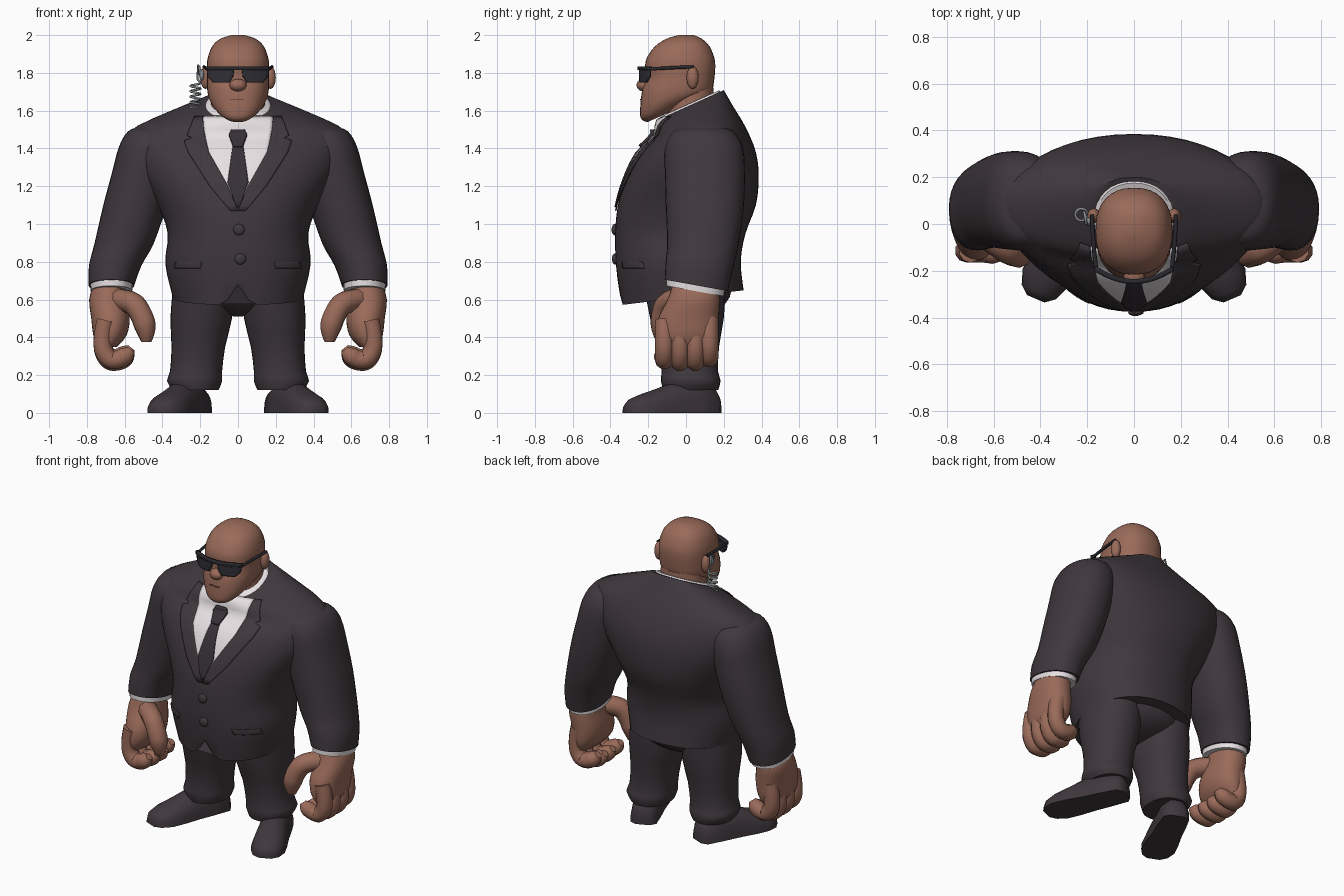
import bpy, math
from mathutils import Vector
from mathutils.bvhtree import BVHTree

cube = bpy.data.objects.get("Cube")
if cube:
    bpy.data.objects.remove(cube, do_unlink=True)


def material(name, r, g, b):
    mat = bpy.data.materials.new(name)
    mat.use_nodes = True
    mat.diffuse_color = (r, g, b, 1)
    mat.node_tree.nodes["Principled BSDF"].inputs["Base Color"].default_value = (r, g, b, 1)
    return mat


suit = material("charcoal suit", .050, .039, .046)
skin = material("brown skin", .32, .145, .10)
white = material("white shirt", .80, .75, .77)
tie_cloth = material("dark tie", .038, .030, .038)
black = material("black frame", .022, .021, .027)
glass = material("dark lens", .030, .028, .036)
grey = material("grey wire", .25, .27, .28)
lip = material("dark lip", .20, .085, .06)


def finish(obj, mat, angle=50):
    obj.data.materials.append(mat)
    bpy.ops.object.select_all(action='DESELECT')
    obj.select_set(True)
    bpy.context.view_layer.objects.active = obj
    bpy.ops.object.shade_smooth_by_angle(angle=math.radians(angle))
    return obj


def mesh_object(name, verts, faces, mat):
    mesh = bpy.data.meshes.new(name)
    mesh.from_pydata(verts, [], faces)
    obj = bpy.data.objects.new(name, mesh)
    bpy.context.collection.objects.link(obj)
    return finish(obj, mat)


def smooth_rings(rings, steps):
    """Pass a smooth spline through the given cross-sections."""
    rings = [tuple(r) + (0,) * (6 - len(r)) for r in rings]
    out, last = [], len(rings) - 1
    for i in range(last):
        a, b, c, d = (rings[max(0, min(last, i + k))] for k in (-1, 0, 1, 2))
        for s in range(steps):
            t = s / steps
            out.append([q + t / 2 * (r - p + t * (2 * p - 5 * q + 4 * r - w + t * (3 * (q - r) + w - p)))
                        for p, q, r, w in zip(a, b, c, d)])
    return out + [rings[last]]


def loft(name, rings, mat, side=1, n=32, power=2.2, steps=3):
    """Rings are x, y, z, x radius, y radius and the rise of z along y."""
    verts, faces = [], []
    rings = smooth_rings(rings, steps)
    for x, y, z, rx, ry, slope in rings:
        for i in range(n):
            c, s = math.cos(math.tau * i / n), math.sin(math.tau * i / n)
            dx = rx * math.copysign(abs(c) ** (2 / power), c)
            dy = ry * math.copysign(abs(s) ** (2 / power), s)
            verts.append((side * (x + dx), y + dy, z + slope * dy))
    for j in range(len(rings) - 1):
        for i in range(n):
            k = (i + 1) % n
            faces.append((j * n + i, j * n + k, j * n + n + k, j * n + n + i)[::side])
    faces.append(tuple(range(n))[::-side])
    faces.append(tuple(range(len(verts) - n, len(verts)))[::side])
    return mesh_object(name, verts, faces, mat)


def plate(name, rows, depth, mat, side=1, thick=.008, cols=8, steps=4):
    """Thin sheet from rows of z, inner x and outer x; depth gives y."""
    fine = []
    for a, b in zip(rows, rows[1:]):
        fine += [Vector(a).lerp(Vector(b), s / steps) for s in range(steps)]
    fine.append(Vector(rows[-1]))
    verts, faces = [], []
    for z, inner, outer in fine:
        for i in range(cols + 1):
            x = side * (inner + (outer - inner) * i / cols)
            verts.append((x, depth(x, z), z))
    w = cols + 1
    for j in range(len(fine) - 1):
        for i in range(cols):
            faces.append((j * w + i, j * w + w + i, j * w + w + i + 1, j * w + i + 1)[::side])
    obj = mesh_object(name, verts, faces, mat)
    solid = obj.modifiers.new("thickness", 'SOLIDIFY')
    solid.thickness, solid.offset = thick, 0
    return obj


def ball(name, loc, size, mat):
    bpy.ops.mesh.primitive_uv_sphere_add(segments=20, ring_count=12, location=loc)
    obj = bpy.context.object
    obj.name, obj.scale = name, size
    return finish(obj, mat)


def tube(name, points, radius, mat, taper=1, kind='NURBS'):
    curve = bpy.data.curves.new(name, 'CURVE')
    curve.dimensions, curve.bevel_depth = '3D', radius
    curve.bevel_resolution, curve.use_fill_caps = 3, True
    line = curve.splines.new(kind)
    line.points.add(len(points) - 1)
    for p, co in zip(line.points, points):
        p.co = (*co, 1)
    line.points[-1].radius = taper
    if kind == 'NURBS':
        line.order_u, line.use_endpoint_u = 3, True
    curve.materials.append(mat)
    obj = bpy.data.objects.new(name, curve)
    bpy.context.collection.objects.link(obj)
    return obj


# Jacket body with broad sloping shoulders and a notch cut up into the front hem
jacket = loft("jacket", [
    (0, -.02, .61, .345, .325, .12), (0, -.04, .79, .385, .33, .04), (0, -.03, .95, .372, .345),
    (0, .005, 1.1, .425, .365), (0, .035, 1.25, .51, .35), (0, .06, 1.38, .56, .31),
    (0, .075, 1.49, .57, .24, .1), (0, .045, 1.565, .41, .205, .28), (0, .025, 1.63, .20, .175, .45)],
    suit, n=48)
for v in jacket.data.vertices:
    if v.co.y < -.25:
        v.co.z = max(v.co.z, .56 + .12 * (1 - abs(v.co.x) / .08))
jacket.data.update()
chest = BVHTree.FromPolygons([v.co for v in jacket.data.vertices],
                             [tuple(p.vertices) for p in jacket.data.polygons])


def on_chest(offset):
    def depth(x, z):
        hit = chest.ray_cast(Vector((x, -2, z)), Vector((0, 1, 0)))[0]
        return (hit.y if hit else -.12) - offset
    return depth


# Shirt front, tie and shirt collar
plate("shirt_front", [(1.57, -.185, .185), (1.5, -.18, .18), (1.38, -.158, .158),
                      (1.2, -.058, .058), (1.12, -.015, .015)], on_chest(.005), white, cols=20)
plate("tie_blade", [(1.43, -.026, .026), (1.22, -.055, .055), (1.09, -.008, .008)],
      on_chest(.013), tie_cloth)
plate("tie_knot", [(1.5, -.036, .036), (1.47, -.048, .048), (1.41, -.025, .025)],
      on_chest(.021), tie_cloth, thick=.02)
loft("shirt_collar", [(0, .02, 1.55, .205, .185, .45), (0, .02, 1.615, .182, .172, .45),
                      (0, .02, 1.638, .16, .155, .45)], white, steps=1)

# Buttons down the front
for x, z in ((.005, .97), (.012, .815)):
    ball("jacket_button", (x, on_chest(.004)(x, z), z), (.03, .016, .03), suit)

# Pelvis under the jacket
ball("trouser_seat", (0, .01, .65), (.31, .23, .14), suit)

for side, label in ((1, "left"), (-1, "right")):
    # Lapel and pocket flap
    plate(label + "_lapel", [(1.57, .188, .23), (1.47, .176, .27), (1.455, .172, .245), (1.44, .168, .285),
                             (1.38, .154, .265), (1.2, .052, .15), (1.07, 0, .04)],
          on_chest(.008), suit, side, thick=.006)
    plate(label + "_pocket_flap", [(.80, .19, .33), (.765, .20, .335)], on_chest(.002), suit, side, thick=.006)

    # Sleeve and shirt cuff
    loft(label + "_sleeve", [
        (.45, .085, 1.515, .07, .09), (.458, .09, 1.49, .125, .16), (.475, .095, 1.41, .155, .205),
        (.5, .10, 1.28, .165, .212), (.545, .10, 1.1, .168, .207), (.602, .09, .9, .157, .19),
        (.65, .07, .78, .139, .178, -.1), (.67, .055, .675, .121, .168, -.18)], suit, side)
    loft(label + "_cuff", [(.67, .053, .71, .113, .157, -.18), (.67, .048, .645, .110, .152, -.18)],
         white, side, steps=1)

    # Palm, curled fingers and thumb
    loft(label + "_palm", [(.68, .05, .68, .085, .12), (.688, .04, .6, .1, .138),
                           (.675, .012, .5, .102, .16), (.678, .005, .41, .088, .16),
                           (.69, .005, .35, .05, .14)], skin, side)
    for finger, y, drop in (("index", -.115, .01), ("middle", -.032, 0), ("ring", .05, 0), ("little", .122, .02)):
        path = [(.70, y, .48), (.728, y, .36), (.69, y, .27), (.63, y, .27), (.585, y - .01, .30), (.565, y - .01, .325)]
        tube(label + "_" + finger + "_finger", [(side * a, b, c + drop) for a, b, c in path], .05, skin, .45)
    thumb = [(.65, -.03, .60), (.56, -.10, .595), (.51, -.125, .52), (.485, -.13, .44), (.485, -.13, .375)]
    tube(label + "_thumb", [(side * a, b, c) for a, b, c in thumb], .06, skin, .45)

    # Trouser leg with a loose fold at the hem
    loft(label + "_trouser_leg", [
        (.185, -.005, .66, .16, .215), (.195, .005, .5, .163, .195), (.21, .015, .35, .142, .16),
        (.222, .02, .22, .138, .15), (.23, .025, .17, .146, .158), (.225, .025, .12, .122, .145)],
        suit, side, steps=2)

    # Shoe, built from arched sections along a splayed axis
    heel, toe = Vector((.2, .17, 0)), Vector((.42, -.32, 0))
    across = Vector((.92, .39, 0))
    stations = [(0, .045, .09), (.05, .08, .13), (.25, .088, .18), (.45, .092, .17), (.65, .102, .13),
                (.82, .104, .10), (.94, .08, .075), (1, .04, .045)]
    verts, faces, n = [], [], 13
    for t, wide, high in stations:
        for i in range(n):
            a = math.pi * i / (n - 1)
            p = heel.lerp(toe, t) + across * wide * math.cos(a)
            verts.append((side * p.x, p.y, high * math.sin(a) ** .7 if 0 < i < n - 1 else 0))
    for j in range(len(stations) - 1):
        for i in range(n):
            k = (i + 1) % n
            faces.append((j * n + i, j * n + n + i, j * n + n + k, j * n + k)[::side])
    faces += [tuple(range(n))[::side], tuple(range(len(verts) - n, len(verts)))[::-side]]
    mesh_object(label + "_shoe", verts, faces, suit)

    # Ear, lens and temple arm of the sunglasses
    ball(label + "_ear", (side * .172, .035, 1.775), (.028, .032, .06), skin)
    wrap = lambda x, z: -.243 + 2 * x * x
    plate(label + "_lens", [(1.824, .02, .162), (1.78, .026, .158), (1.748, .048, .128)],
          wrap, glass, side, thick=.016)
    tube(label + "_temple", [(side * .162, -.192, 1.82), (side * .176, -.08, 1.828), (side * .18, .04, 1.832)],
         .009, black)

# Neck and head
loft("neck", [(0, .03, 1.45, .15, .13), (0, .02, 1.72, .14, .125)], skin, steps=1)
profile = [(1.585, -.205, 0, .07, .45), (1.615, -.24, .07, .115, .35), (1.66, -.242, .12, .15, .2),
           (1.71, -.232, .14, .163, 0), (1.77, -.212, .15, .164, 0), (1.83, -.217, .155, .165, 0),
           (1.88, -.207, .15, .16, 0), (1.94, -.165, .125, .137, 0), (1.98, -.105, .085, .095, 0),
           (2, -.04, .04, .035, 0)]
loft("head", [(0, (front + back) / 2, z, rx, (back - front) / 2, slope)
              for z, front, back, rx, slope in profile], skin, power=2.35)
ball("nose", (0, -.222, 1.735), (.045, .04, .034), skin)
plate("mouth", [(1.662, -.04, .03), (1.657, -.045, .03)], lambda x, z: -.241 + 1.5 * x * x, lip, thick=.006)

# Brow bar of the sunglasses
plate("glasses_brow_bar", [(1.835, -.168, .168), (1.816, -.165, .165)],
      lambda x, z: -.246 + 2 * x * x, black, thick=.022, cols=16)

# Earpiece with a coiled wire running into the collar
ball("earpiece", (-.192, .01, 1.79), (.014, .02, .03), grey)
hook = [(-.195, .0, 1.78), (-.205, .0, 1.83), (-.21, .04, 1.84), (-.215, .055, 1.77)]
coil = [(-.225 + .026 * math.cos(a), .04 + .026 * math.sin(a), 1.745 - .0045 * a)
        for a in (math.tau * i / 12 for i in range(61))]
tube("earpiece_wire", hook + coil, .006, grey, kind='POLY')
